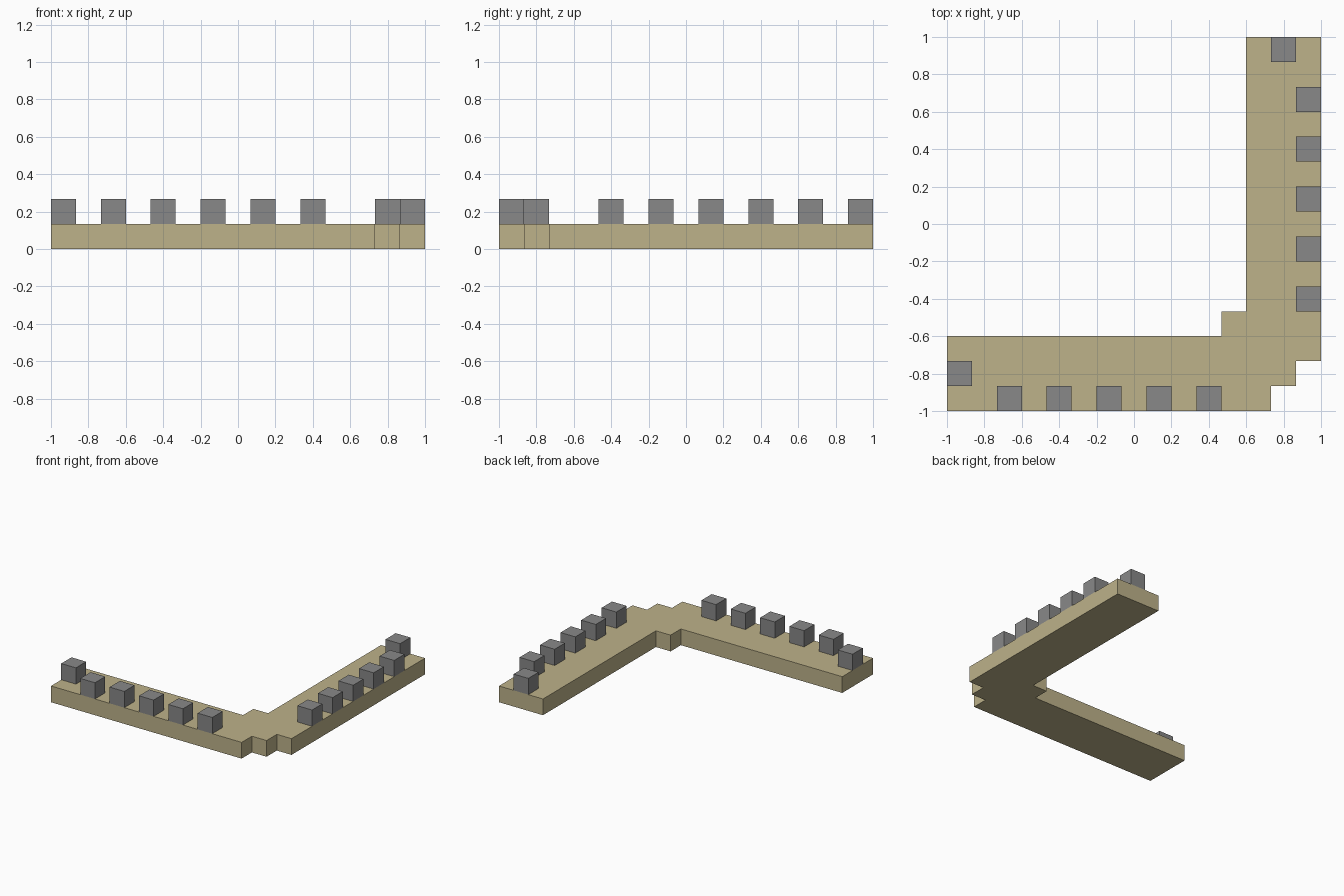
import bpy
import bmesh

cube = bpy.data.objects.get("Cube")
if cube:
    bpy.data.objects.remove(cube, do_unlink=True)

CELL = 2 / 15  # the whole wall follows a 15 x 15 block grid


def make_material(name, rgb):
    mat = bpy.data.materials.new(name)
    mat.use_nodes = True
    color = (*rgb, 1.0)
    mat.diffuse_color = color
    mat.node_tree.nodes["Principled BSDF"].inputs["Base Color"].default_value = color
    return mat


def extruded(name, outline, bottom, mat):
    """Raise a grid outline by one cell from the given level."""
    bm = bmesh.new()
    verts = [bm.verts.new((x * CELL - 1, y * CELL - 1, bottom * CELL)) for x, y in outline]
    face = bm.faces.new(verts)
    raised = bmesh.ops.extrude_face_region(bm, geom=[face])["geom"]
    top = [g for g in raised if isinstance(g, bmesh.types.BMVert)]
    bmesh.ops.translate(bm, verts=top, vec=(0, 0, CELL))
    bmesh.ops.recalc_face_normals(bm, faces=bm.faces)
    mesh = bpy.data.meshes.new(name)
    bm.to_mesh(mesh)
    bm.free()
    mesh.materials.append(mat)
    obj = bpy.data.objects.new(name, mesh)
    bpy.context.collection.objects.link(obj)
    return obj


sandstone = make_material("sandstone", (0.509, 0.445, 0.254))
grey_stone = make_material("grey stone", (0.246, 0.246, 0.246))

# L-shaped walkway with a stepped corner
extruded("walkway", [
    (0, 0), (13, 0), (13, 1), (14, 1), (14, 2), (15, 2), (15, 15),
    (12, 15), (12, 4), (11, 4), (11, 3), (0, 3),
], 0, sandstone)

# Battlement blocks on one arm, mirrored across the corner diagonal
front_cells = [(0, 1)] + [(x, 0) for x in range(2, 11, 2)]
side_cells = [(14 - y, 14 - x) for x, y in front_cells]
for arm, cells in (("front", front_cells), ("side", side_cells)):
    for i, (x, y) in enumerate(cells, 1):
        square = [(x, y), (x + 1, y), (x + 1, y + 1), (x, y + 1)]
        extruded(f"{arm}_battlement_{i}", square, 1, grey_stone)
